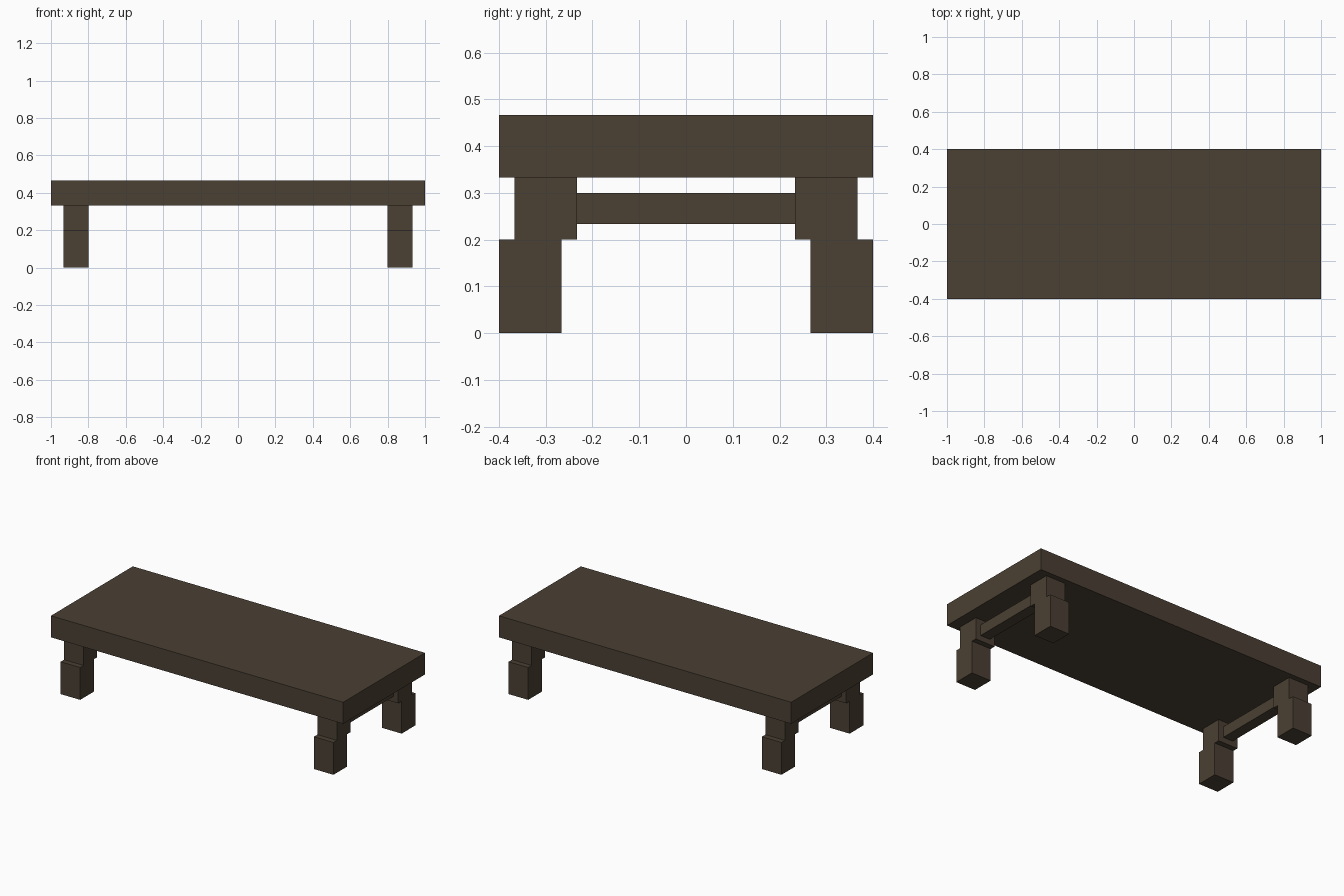
import bpy

cube = bpy.data.objects.get("Cube")
if cube:
    bpy.data.objects.remove(cube, do_unlink=True)

# Single dark wood colour
wood = bpy.data.materials.new("dark_wood")
wood.use_nodes = True
colour = (0.069, 0.051, 0.033, 1.0)
wood.diffuse_color = colour
bsdf = wood.node_tree.nodes["Principled BSDF"]
bsdf.inputs["Base Color"].default_value = colour
bsdf.inputs["Roughness"].default_value = 0.8


def box(name, low, high):
    """Add a wooden box spanning two opposite corners."""
    bpy.ops.mesh.primitive_cube_add(size=1)
    obj = bpy.context.object
    obj.name = obj.data.name = name
    centre = [(a + b) / 2 for a, b in zip(low, high)]
    size = [b - a for a, b in zip(low, high)]
    for v in obj.data.vertices:
        v.co = [c * s for c, s in zip(v.co, size)]
    obj.location = centre
    obj.data.materials.append(wood)
    return obj


def mirrored_box(name, x, y, z):
    """Add a box from positive x and y ranges, placed by the caller's signs."""
    return box(name, *zip(*(sorted(r) for r in (x, y, z))))


# Table top
box("table_top", (-1, -0.4, 0.3333), (1, 0.4, 0.4667))

for sx, side in ((1, "left"), (-1, "right")):
    # Stepped legs: the upper block is set inward from the foot
    for sy, end in ((-1, "front"), (1, "back")):
        x = (sx * 0.8, sx * 0.9333)
        mirrored_box(f"{end}_{side}_foot", x, (sy * 0.2667, sy * 0.4), (0, 0.2))
        mirrored_box(f"{end}_{side}_upper_leg", x, (sy * 0.2333, sy * 0.3667), (0.2, 0.3333))
    # Rail joining the two legs at each end
    mirrored_box(f"{side}_rail", (sx * 0.8333, sx * 0.9), (-0.2333, 0.2333), (0.2333, 0.3))
